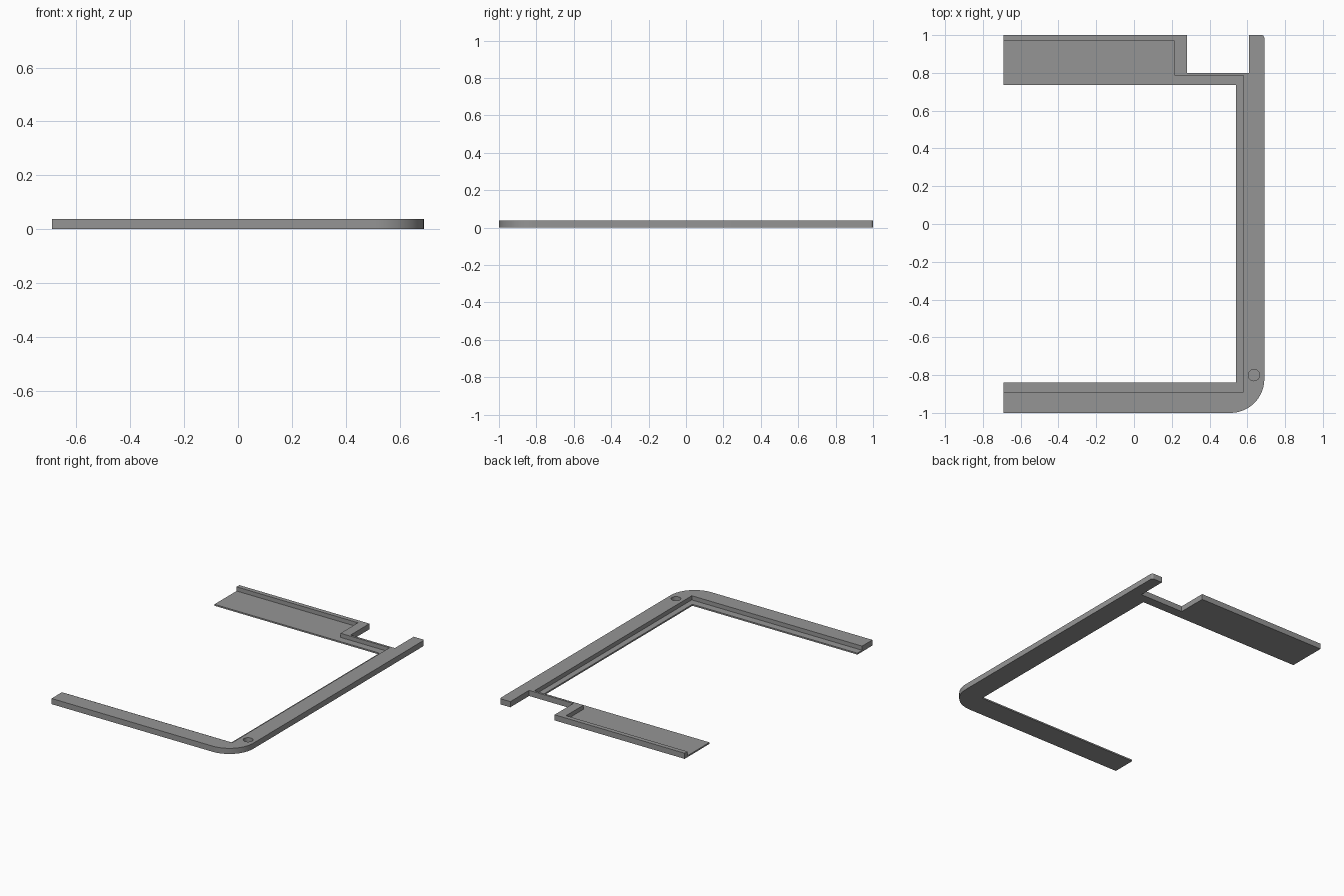
import bpy, bmesh, math

if "Cube" in bpy.data.objects:
    bpy.data.objects.remove(bpy.data.objects["Cube"])

HEIGHT, LEDGE = 0.038, 0.01


def arc(cx, cy, r, a0, a1, n):
    """Points along a circular arc, angles in degrees."""
    return [(cx + r * math.cos(math.radians(a0 + (a1 - a0) * i / n)),
             cy + r * math.sin(math.radians(a0 + (a1 - a0) * i / n)))
            for i in range(n + 1)]


def prism(name, outline, z0, z1):
    """Closed outline extruded from z0 to z1."""
    bm = bmesh.new()
    face = bm.faces.new([bm.verts.new((x, y, z0)) for x, y in outline])
    out = bmesh.ops.extrude_face_region(bm, geom=[face])
    top = [v for v in out["geom"] if isinstance(v, bmesh.types.BMVert)]
    bmesh.ops.translate(bm, verts=top, vec=(0, 0, z1 - z0))
    bmesh.ops.recalc_face_normals(bm, faces=bm.faces[:])
    mesh = bpy.data.meshes.new(name)
    bm.to_mesh(mesh)
    bm.free()
    obj = bpy.data.objects.new(name, mesh)
    bpy.context.collection.objects.link(obj)
    return obj


grey = bpy.data.materials.new("mid grey")
grey.diffuse_color = (0.3, 0.3, 0.3, 1)
grey.use_nodes = True
grey.node_tree.nodes["Principled BSDF"].inputs["Base Color"].default_value = grey.diffuse_color

# Frame: open on the left, notched at the back, rounded at the front corner
outline = [(-0.69, 1), (-0.69, 0.735), (0.54, 0.735), (0.54, -0.84),
           (-0.69, -0.84), (-0.69, -1)]
outline += arc(0.51, -0.82, 0.18, -90, 0, 24)
outline += arc(0.675, 0.985, 0.015, 0, 90, 6)
outline += [(0.61, 1), (0.61, 0.8), (0.28, 0.8), (0.28, 1)]
frame = prism("bezel_frame", outline, 0, HEIGHT)
frame.data.materials.append(grey)

# Recess that leaves a thin ledge inside the raised rim
recess = [(-0.8, -0.89), (0.58, -0.89), (0.58, 0.785), (0.215, 0.785),
          (0.215, 0.97), (-0.8, 0.97)]
# Blind round hole near the rounded corner
hole = arc(0.635, -0.8, 0.03, 0, 360, 32)[:-1]

for name, shape in (("recess_cutter", recess), ("hole_cutter", hole)):
    cutter = prism(name, shape, LEDGE, 0.1)
    cutter.data.materials.append(grey)
    cutter.hide_render = True
    cutter.hide_set(True)
    mod = frame.modifiers.new(name, 'BOOLEAN')
    mod.operation = 'DIFFERENCE'
    mod.solver = 'EXACT'
    mod.object = cutter

# Apply the cuts, then smooth only the curved walls
bpy.context.view_layer.objects.active = frame
frame.select_set(True)
for mod in list(frame.modifiers):
    bpy.ops.object.modifier_apply(modifier=mod.name)
bpy.ops.object.shade_smooth_by_angle(angle=math.radians(30))
